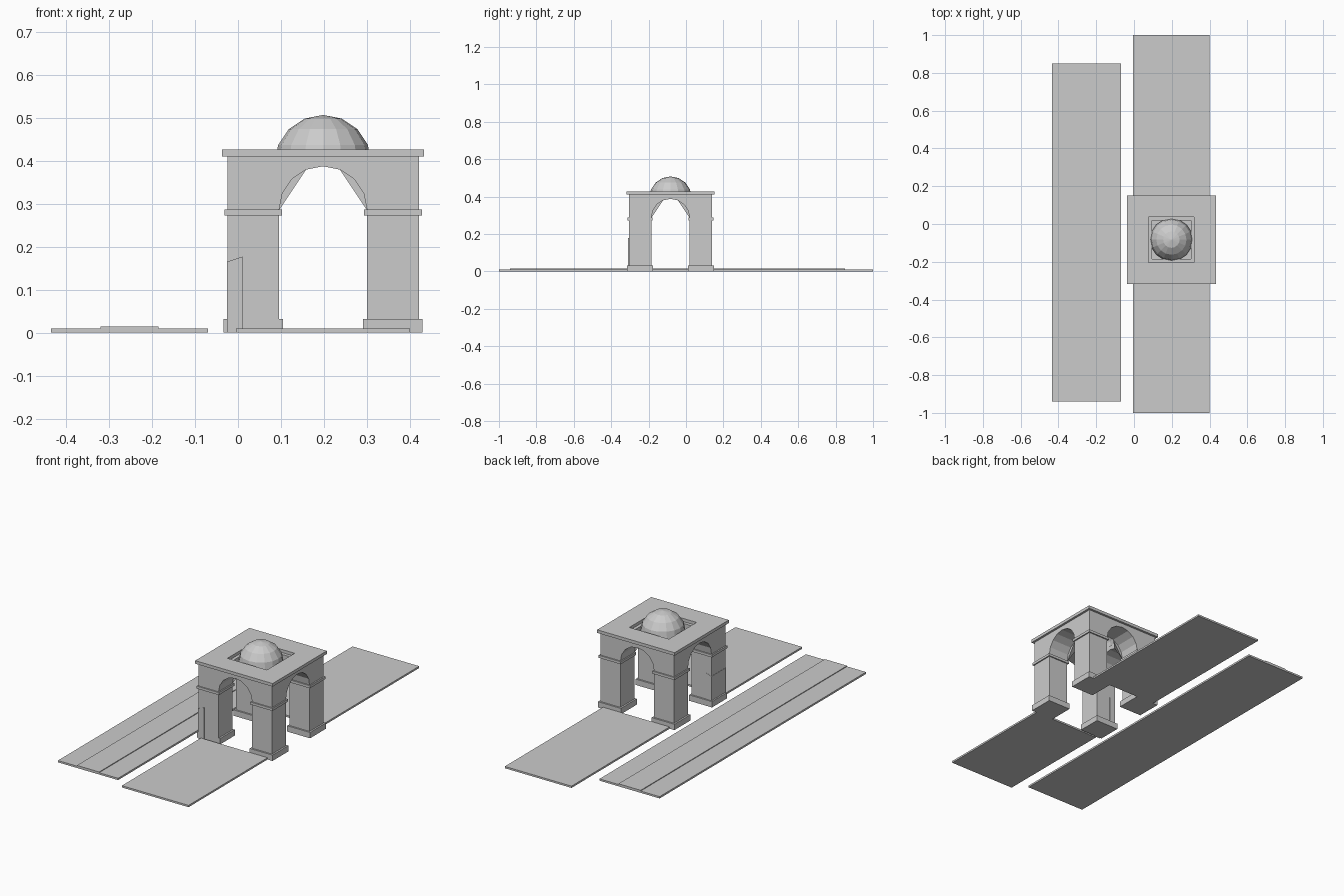
import bpy, bmesh, math
from mathutils import Matrix, Vector

if "Cube" in bpy.data.objects:
    bpy.data.objects.remove(bpy.data.objects["Cube"])

# One plain stone colour
stone = bpy.data.materials.new("light_grey_stone")
stone.use_nodes = True
GREY = (0.6, 0.6, 0.6, 1)
stone.diffuse_color = GREY
stone.node_tree.nodes["Principled BSDF"].inputs["Base Color"].default_value = GREY

CX, CY = 0.198, -0.083           # pavilion centre
HALF, SPAN = 0.223, 0.1025       # outer half width, arch radius
SPRING, TOP = 0.285, 0.41        # arch springing, wall top
SLAB_TOP = 0.427
PIER_MID = (HALF + SPAN) / 2
PIER_R = (HALF - SPAN) / 2
CENTRE = Matrix.Translation((CX, CY, 0))


def finish(name, bm, matrix=None):
    bmesh.ops.recalc_face_normals(bm, faces=bm.faces[:])
    mesh = bpy.data.meshes.new(name)
    bm.to_mesh(mesh)
    bm.free()
    mesh.materials.append(stone)
    ob = bpy.data.objects.new(name, mesh)
    bpy.context.collection.objects.link(ob)
    if matrix:
        ob.matrix_world = matrix
    return ob


def box(name, x0, x1, y0, y1, z0, z1):
    bm = bmesh.new()
    size = Matrix.Diagonal((x1 - x0, y1 - y0, z1 - z0, 1))
    mid = Matrix.Translation(((x0 + x1) / 2, (y0 + y1) / 2, (z0 + z1) / 2))
    bmesh.ops.create_cube(bm, size=1, matrix=mid @ size)
    return finish(name, bm)


def extrude(name, points, offset, matrix=None):
    bm = bmesh.new()
    face = bm.faces.new([bm.verts.new(p) for p in points])
    new = bmesh.ops.extrude_face_region(bm, geom=[face])["geom"]
    verts = [g for g in new if isinstance(g, bmesh.types.BMVert)]
    # keep the starting cap so the solid is closed
    if not face.is_valid:
        bm.faces.new([v for v in bm.verts if v not in verts])
    bmesh.ops.translate(bm, vec=offset, verts=verts)
    return finish(name, bm, matrix)


# Wide road, interrupted by the pavilion
box("wide_road_front", -0.005, 0.40, -1, CY - 0.232, 0, 0.01)
box("wide_road_back", -0.005, 0.40, CY + 0.232, 1, 0, 0.01)

# Side road with a raised middle strip
box("side_road", -0.435, -0.07, -0.94, 0.85, 0, 0.01)
box("side_road_strip", -0.32, -0.185, -0.94, 0.85, 0.005, 0.014)

# Four piers with bases and capitals
for sx, side in ((-1, "right"), (1, "left")):
    for sy, end in ((-1, "front"), (1, "back")):
        x, y = CX + sx * PIER_MID, CY + sy * PIER_MID

        def ring(part, grow, z0, z1, trim=0):
            r = PIER_R + grow
            box(f"{end}_{side}_{part}", x - r, x + r, y - r + trim, y + r, z0, z1)

        ring("pier", 0, 0, TOP)
        ring("base", 0.009, 0, 0.032, 0.01 if sx + sy == -2 else 0)
        ring("capital", 0.007, 0.273, 0.287)

# Low corner block with a sloping top on one front pier
x0, y0 = CX - HALF - 0.001, CY - HALF - 0.004
extrude("corner_block",
        [(x0, y0, 0), (0.01, y0, 0), (0.01, y0, 0.177), (x0, y0, 0.165)],
        (0, 2 * PIER_R + 0.006, 0))

# Round arches between the piers, and corner infills carrying the dome
arc = [(-SPAN * math.cos(a), -HALF, SPRING + SPAN * math.sin(a))
       for a in (math.pi * i / 8 for i in range(9))]
arch_profile = arc + [(SPAN, -HALF, TOP), (-SPAN, -HALF, TOP)]
shoulder = SPAN * math.cos(math.radians(67.5))
shoulder_z = SPRING + SPAN * math.sin(math.radians(67.5))
for i, side in enumerate(("front", "left", "back", "right")):
    turn = CENTRE @ Matrix.Rotation(i * math.pi / 2, 4, "Z")
    extrude(side + "_arch", arch_profile, (0, 2 * PIER_R, 0), turn)
    bm = bmesh.new()
    foot, a, b, corner = [bm.verts.new(p) for p in (
        (-SPAN, -SPAN, SPRING), (-shoulder, -SPAN, shoulder_z),
        (-SPAN, -shoulder, shoulder_z), (-SPAN, -SPAN, shoulder_z))]
    for tri in ((foot, a, b), (a, corner, b), (foot, corner, a), (foot, b, corner)):
        bm.faces.new(tri)
    finish(side + "_corner_infill", bm, turn)

# Roof slab with a square well
bm = bmesh.new()
loops = []
for r, z in ((0.235, TOP), (0.235, SLAB_TOP), (0.12, SLAB_TOP), (0.12, TOP)):
    loops.append([bm.verts.new((sx * r, sy * r, z))
                  for sx, sy in ((-1, -1), (1, -1), (1, 1), (-1, 1))])
for j in range(4):
    low, high = loops[j], loops[(j + 1) % 4]
    for k in range(4):
        n = (k + 1) % 4
        bm.faces.new((low[k], low[n], high[n], high[k]))
finish("roof_slab", bm, CENTRE)

# Faceted dome standing in the well
bm = bmesh.new()
bmesh.ops.create_uvsphere(bm, u_segments=16, v_segments=8, radius=0.113)
bmesh.ops.delete(bm, geom=[v for v in bm.verts if v.co.z < -0.001], context="VERTS")
finish("dome", bm, CENTRE @ Matrix.Translation((0, 0, 0.394)))
